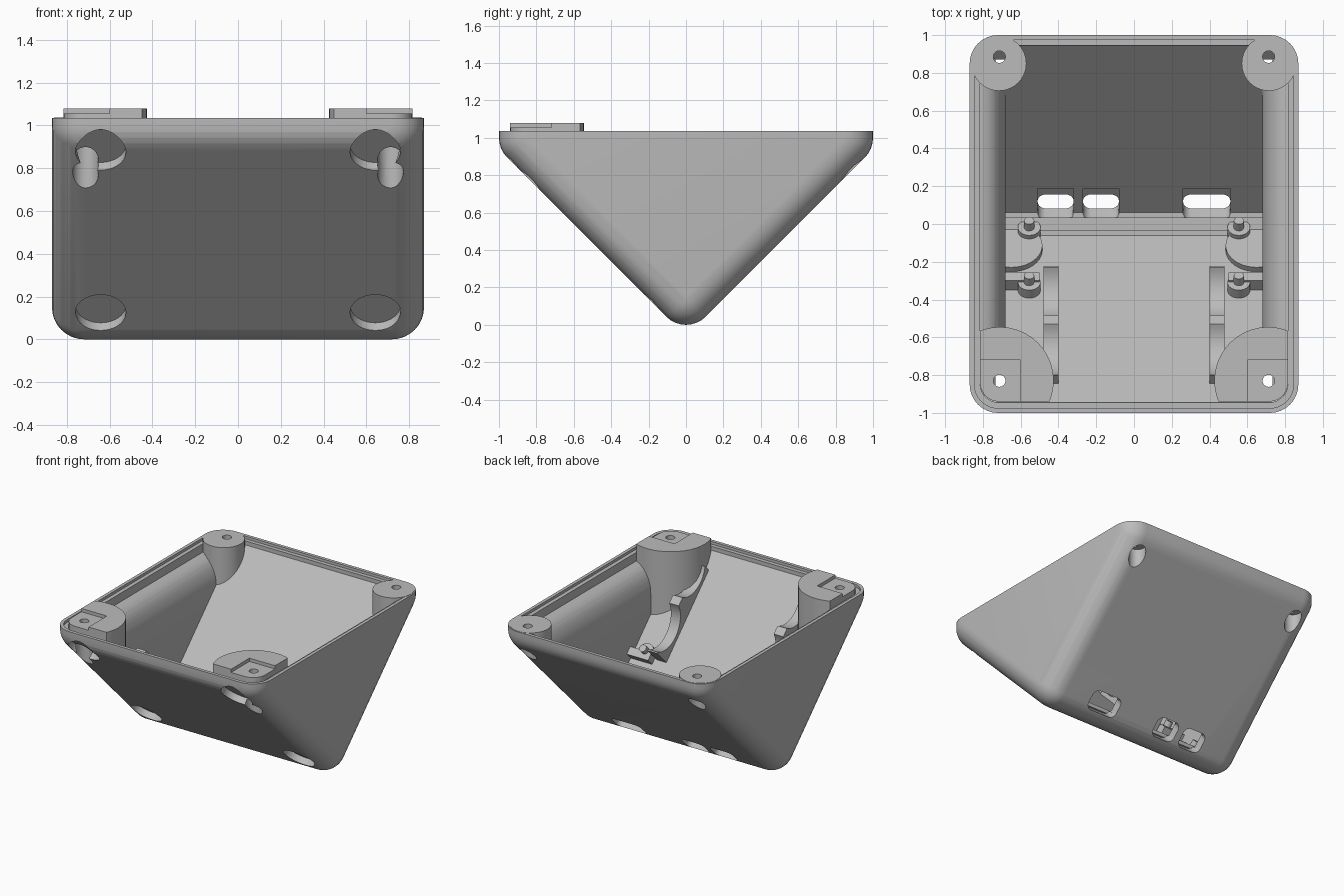
import bpy, bmesh, math
from mathutils import Vector

if bpy.data.objects.get("Cube"):
    bpy.data.objects.remove(bpy.data.objects["Cube"])

grey = bpy.data.materials.new("plain grey")
grey.use_nodes = True
grey.diffuse_color = (0.5, 0.5, 0.5, 1)
grey.node_tree.nodes["Principled BSDF"].inputs["Base Color"].default_value = (0.5, 0.5, 0.5, 1)

parts, helpers = [], []
INWARD = Vector((0, 1, 1)).normalized()    # into the box from the front slope
OUTWARD = Vector((0, 1, -1)).normalized()  # out of the box through the back slope


def finish(bm, name, keep):
    bmesh.ops.recalc_face_normals(bm, faces=bm.faces)
    mesh = bpy.data.meshes.new(name)
    bm.to_mesh(mesh)
    bm.free()
    mesh.materials.append(grey)
    ob = bpy.data.objects.new(name, mesh)
    bpy.context.collection.objects.link(ob)
    ob.hide_render = not keep
    (parts if keep else helpers).append(ob)
    return ob


def hull(name, points, keep=False):
    """Convex solid around the points."""
    bm = bmesh.new()
    for p in points:
        bm.verts.new(p)
    bmesh.ops.remove_doubles(bm, verts=bm.verts, dist=0.0005)
    bmesh.ops.convex_hull(bm, input=bm.verts)
    bmesh.ops.delete(bm, geom=[v for v in bm.verts if not v.link_faces], context='VERTS')
    bmesh.ops.dissolve_limit(bm, angle_limit=0.005, verts=bm.verts, edges=bm.edges)
    return finish(bm, name, keep)


def prism(name, profile, direction, keep=False):
    """Closed outline pushed along a direction."""
    bm = bmesh.new()
    face = bm.faces.new([bm.verts.new(p) for p in profile])
    ext = bmesh.ops.extrude_face_region(bm, geom=[face])
    verts = [g for g in ext["geom"] if isinstance(g, bmesh.types.BMVert)]
    bmesh.ops.translate(bm, verts=verts, vec=direction)
    if not face.is_valid or len(bm.faces) < len(profile) + 2:
        bm.faces.new([v for v in bm.verts if v not in verts])
    return finish(bm, name, keep)


def ring(center, axis, r, n=40):
    q = Vector((0, 0, 1)).rotation_difference(Vector(axis))
    return [Vector(center) + q @ Vector((r * math.cos(a), r * math.sin(a), 0))
            for a in (math.tau * i / n for i in range(n))]


def cylinder(name, center, axis, r, start, end, keep=False):
    axis = Vector(axis).normalized()
    c = Vector(center)
    return hull(name, ring(c + axis * start, axis, r) + ring(c + axis * end, axis, r), keep)


def box(name, center, size, tilt=0.0, keep=False):
    pts = []
    for i in range(8):
        x, y, z = [(s if i >> k & 1 else -s) / 2 for k, s in enumerate(size)]
        c, s = math.cos(tilt), math.sin(tilt)
        pts.append(Vector(center) + Vector((x, y * c - z * s, y * s + z * c)))
    return hull(name, pts, keep)


def round_box(name, hx, hy, r, z0, z1):
    return hull(name, [p for x in (r - hx, hx - r) for y in (r - hy, hy - r)
                       for z in (z0, z1) for p in ring((x, y, z), (0, 0, 1), r, 32)])


def wedge(name, r, top, keep=False):
    """Rounded wedge: ball corners along the bottom edge and below the rim."""
    pts = []
    for x in (-0.72, 0.72):
        for y, zc in ((-0.85, 1.0), (0.85, 1.0), (0, 0.15)):
            for k in range(9):
                a = math.pi / 2 * k / 8
                pts += ring((x, y, zc - r * math.sin(a)), (0, 0, 1), max(r * math.cos(a), 0.001), 32)
            if y:
                pts += ring((x, y, top), (0, 0, 1), r, 32)
    return hull(name, pts, keep)


def boolean(ob, other, operation='DIFFERENCE'):
    mod = ob.modifiers.new("cut", 'BOOLEAN')
    mod.operation, mod.object, mod.solver = operation, other, 'EXACT'
    dg = bpy.context.evaluated_depsgraph_get()
    mesh = bpy.data.meshes.new_from_object(ob.evaluated_get(dg))
    ob.modifiers.clear()
    ob.data = mesh


# Hollow wedge case
case = wedge("case_shell", 0.15, 1.035, True)

# Cavity: sloped front and back, side walls rolling over near the rim
side = [(0.815 - 0.135 * math.sin(a), 0.75 + 0.2 * math.cos(a))
        for a in (math.pi / 2 * i / 10 for i in range(11))]
half = [(0.815, 1.2)] + side + [(0.68, -0.1)]
outline = [(x, -1.1, z) for x, z in half] + [(-x, -1.1, z) for x, z in reversed(half)]
cavity = prism("cavity", outline, (0, 2.2, 0))
slopes = [(-0.945, 1.3), (-0.945, 0.985), (-0.06, 0.1), (0.06, 0.1), (0.945, 0.985), (0.945, 1.3)]
boolean(cavity, hull("slopes", [(x, y, z) for x in (-1, 1) for y, z in slopes]), 'INTERSECT')
boolean(cavity, round_box("cavity_plan", 0.815, 0.945, 0.1, -0.2, 1.15), 'INTERSECT')
boolean(case, cavity)
boolean(case, round_box("rim_step", 0.845, 0.975, 0.125, 1.015, 1.3))

# Port openings low in the back slope, with shallow pockets inside
for x0, x1 in ((-0.51, -0.32), (-0.27, -0.08), (0.26, 0.51)):
    r, up = 0.045, Vector((0, 1, 1)).normalized()
    pts = []
    for x in (x0 + r, x1 - r):
        for s in (-0.03, 0.03):
            c = Vector((x, 0.112, 0.1)) + up * s
            pts += ring(c - OUTWARD * 0.12, OUTWARD, r, 20) + ring(c + OUTWARD * 0.15, OUTWARD, r, 20)
    boolean(case, hull("port", pts))
    boolean(case, box("port_pocket", ((x0 + x1) / 2, 0.122, 0.162), (x1 - x0, 0.19, 0.05), math.pi / 4))

clip = wedge("post_clip", 0.147, 1.3)
clip_front = round_box("pad_clip", 0.815, 0.94, 0.1, 0, 1.3)

for sx, label in ((1, "left"), (-1, "right")):
    # Corner screw posts
    front = cylinder("front_post_" + label, (sx * 0.71, -0.83, 0), (0, 0, 1), 0.285, 0.45, 1.08, True)
    boolean(front, clip, 'INTERSECT')
    boolean(front, clip_front, 'INTERSECT')
    boolean(front, box("pad_recess", (sx * 0.75, -0.87, 1.155), (0.3, 0.3, 0.2)))
    back = cylinder("back_post_" + label, (sx * 0.715, 0.85, 0), (0, 0, 1), 0.145, 0.7, 1.037, True)
    boolean(back, clip, 'INTERSECT')

    # Screw shafts, wide below and narrow through the top
    for post, y in ((front, -0.83), (back, 0.885)):
        shaft = cylinder("shaft", (sx * 0.713, y, 0), (0, 0, 1), 0.06, 0.3, 0.91)
        hole = cylinder("screw_hole", (sx * 0.713, y, 0), (0, 0, 1), 0.032, 0.8, 1.3)
        for ob in (post, case):
            boolean(ob, shaft)
        boolean(post, hole)

    # Round foot recesses in the front slope
    for z in (0.125, 0.875):
        foot = cylinder("foot_recess", (sx * 0.642, -z - 0.062, z), INWARD, 0.118, -0.1, 0.05)
        boolean(case, foot)
        boolean(front, foot)
    cylinder("foot_boss_" + label, (sx * 0.65, -0.187, 0.125), INWARD, 0.165, 0.06, 0.105, True)

    # Curved cradle arm on the front slope
    mid = Vector((sx * 0.44, -0.59, 0.63))
    arm = box("cradle_arm_" + label, mid + INWARD * 0.06, (0.08, 0.72, 0.2), -math.pi / 4, True)
    for y in (-0.47, -0.77):
        c = Vector((sx * 0.44, y, 0.04 - y)) + INWARD * 0.22
        boolean(arm, cylinder("cradle_cut", c, (1, 0, 0), 0.19, -0.2, 0.2))
    boolean(arm, clip, 'INTERSECT')

    # Support ledge and board pegs
    box("board_ledge_" + label, (sx * 0.595, -0.325, 0.37), (0.19, 0.06, 0.13), -math.pi / 4, True)
    for y, level in ((-0.06, "lower"), (-0.35, "upper")):
        base = Vector((sx * 0.555, y, 0.04 - y))
        cylinder(f"{level}_peg_base_{label}", base, INWARD, 0.06, -0.02, 0.06, True)
        cylinder(f"{level}_peg_{label}", base, INWARD, 0.027, 0, 0.11, True)

# Low rib along the floor in front of the ports
box("floor_rib", (0, 0.0, 0.1), (1.37, 0.07, 0.03), 0, True)

for ob in helpers:
    bpy.data.objects.remove(ob)
bpy.ops.object.select_all(action='DESELECT')
for ob in parts:
    ob.select_set(True)
bpy.context.view_layer.objects.active = case
bpy.ops.object.shade_smooth_by_angle(angle=math.radians(30))
